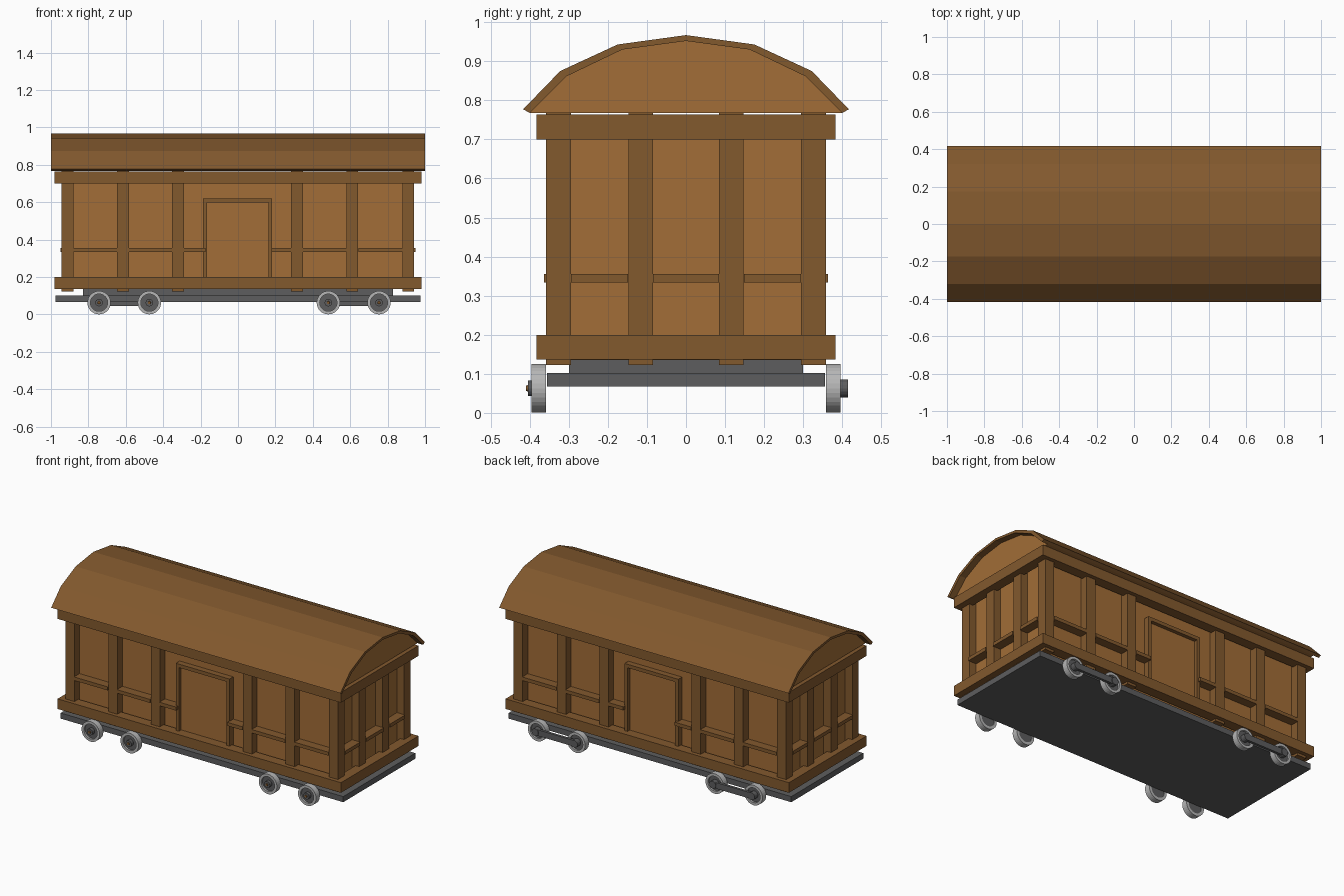
import bpy, bmesh, math
from mathutils import Matrix

if "Cube" in bpy.data.objects:
    bpy.data.objects.remove(bpy.data.objects["Cube"])


def material(name, rgb):
    m = bpy.data.materials.new(name)
    m.diffuse_color = (*rgb, 1)
    m.use_nodes = True
    m.node_tree.nodes["Principled BSDF"].inputs["Base Color"].default_value = m.diffuse_color
    return m


PANEL = material("light wood", (0.36, 0.153, 0.038))
FRAME = material("dark wood", (0.225, 0.1, 0.027))
IRON = material("dark iron", (0.11, 0.11, 0.112))
STEEL = material("pale steel", (0.47, 0.47, 0.47))


def finish(name, bm, mat):
    bmesh.ops.recalc_face_normals(bm, faces=bm.faces)
    me = bpy.data.meshes.new(name)
    bm.to_mesh(me)
    bm.free()
    me.materials.append(mat)
    ob = bpy.data.objects.new(name, me)
    bpy.context.collection.objects.link(ob)
    return ob


def boxes(name, mat, spans):
    """One object made of boxes given as (x0, x1, y0, y1, z0, z1)."""
    bm = bmesh.new()
    for x0, x1, y0, y1, z0, z1 in spans:
        m = (Matrix.Translation(((x0 + x1) / 2, (y0 + y1) / 2, (z0 + z1) / 2))
             @ Matrix.Diagonal((x1 - x0, y1 - y0, z1 - z0, 1)))
        bmesh.ops.create_cube(bm, size=1, matrix=m)
    return finish(name, bm, mat)


def extrude_x(name, mat, outline, half):
    """Prism along x from a (y, z) outline."""
    bm = bmesh.new()
    face = bm.faces.new([bm.verts.new((-half, y, z)) for y, z in outline])
    new = bmesh.ops.extrude_face_region(bm, geom=[face])["geom"]
    bmesh.ops.translate(bm, vec=(2 * half, 0, 0),
                        verts=[v for v in new if isinstance(v, bmesh.types.BMVert)])
    return finish(name, bm, mat)


def lathe_y(name, mat, profile, x, z, side, segs=32):
    """Closed ring of (radius, y) points turned about a y axis."""
    bm = bmesh.new()
    rings = []
    for i in range(segs):
        a = 2 * math.pi * i / segs
        rings.append([bm.verts.new((x + r * math.cos(a), side * y, z + r * math.sin(a)))
                      for r, y in profile])
    n = len(profile)
    for i in range(segs):
        p, q = rings[i], rings[(i + 1) % segs]
        for j in range(n):
            k = (j + 1) % n
            bm.faces.new((p[j], p[k], q[k], q[j]))
    bmesh.ops.remove_doubles(bm, verts=bm.verts, dist=1e-6)
    return finish(name, bm, mat)


def mirror_spans(spans):
    """Repeat boxes on the opposite y side."""
    return spans + [(a, b, -d, -c, e, f) for a, b, c, d, e, f in spans]


# Arched roof shell and the closed gable ends beneath it
half_outer = [(0.417, 0.777), (0.322, 0.875), (0.175, 0.943)]
half_inner = [(0.40, 0.768), (0.305, 0.862), (0.163, 0.93)]


def arch(half, top):
    return half + [(0, top)] + [(-y, z) for y, z in reversed(half)]


outer, inner = arch(half_outer, 0.967), arch(half_inner, 0.952)
extrude_x("roof", FRAME, outer + inner[::-1], 1.0)
extrude_x("gable", PANEL, inner, 0.96)

# Wooden body
boxes("body_walls", PANEL, [(-0.893, 0.893, -0.308, 0.308, 0.135, 0.764)])

# Beams around the top and the bottom
for name, z0, z1 in (("top_beams", 0.70, 0.764), ("bottom_beams", 0.137, 0.20)):
    spans = mirror_spans([(-0.98, 0.98, 0.32, 0.383, z0, z1)])
    spans += [(s * 0.948 - 0.032, s * 0.948 + 0.032, -0.32, 0.32, z0, z1) for s in (-1, 1)]
    boxes(name, FRAME, spans)

# Upright posts on the sides and ends
W = 0.0315
side_x = [-0.912, -0.615, -0.321, 0.316, 0.611, 0.91]
end_y = [-0.116, 0.116]
posts = mirror_spans([(x - W, x + W, 0.295, 0.358, 0.122, 0.768) for x in side_x])
posts += [(x - W, x + W, y - W, y + W, 0.122, 0.768)
          for x in (side_x[0], side_x[-1]) for y in end_y]
boxes("posts", FRAME, posts)

# Waist rails between the posts
gaps = [(-0.88, -0.647), (-0.583, -0.353), (-0.29, -0.175),
        (0.18, 0.285), (0.348, 0.58), (0.643, 0.88)]
rails = mirror_spans([(a, b, 0.30, 0.363, 0.334, 0.356) for a, b in gaps])
for s in (-1, 1):
    for a, b in ((-0.295, -0.148), (-0.085, 0.085), (0.148, 0.295)):
        x0, x1 = sorted((s * 0.885, s * 0.949))
        rails.append((x0, x1, a, b, 0.334, 0.356))
boxes("waist_rails", FRAME, rails)

# Doors and door frames on both sides
boxes("doors", PANEL, mirror_spans([(-0.167, 0.163, 0.30, 0.322, 0.19, 0.598)]))
boxes("door_frames", FRAME, mirror_spans([
    (-0.188, -0.167, 0.30, 0.345, 0.19, 0.62),
    (0.163, 0.183, 0.30, 0.345, 0.19, 0.62),
    (-0.167, 0.163, 0.30, 0.345, 0.598, 0.62)]))

# Iron chassis
boxes("chassis_plate", IRON, [(-0.977, 0.977, -0.356, 0.356, 0.067, 0.102)])
boxes("chassis_block", IRON, [(-0.83, 0.83, -0.30, 0.30, 0.102, 0.136)])

# Wheels with a recessed web, hub and wooden axle tip
wheel_x = [-0.743, -0.474, 0.483, 0.754]
for side, label in ((-1, "front"), (1, "back")):
    for i, x in enumerate(wheel_x):
        tag = f"{label}_{i + 1}"
        lathe_y("wheel_" + tag, STEEL,
                [(0.0625, 0.358), (0.0625, 0.395), (0.046, 0.395), (0.046, 0.358)],
                x, 0.063, side)
        lathe_y("wheel_web_" + tag, IRON,
                [(0, 0.362), (0.047, 0.362), (0.047, 0.383), (0, 0.383)],
                x, 0.063, side)
        lathe_y("hub_" + tag, IRON,
                [(0, 0.38), (0.02, 0.38), (0.02, 0.404), (0, 0.404)],
                x, 0.063, side, 16)
        if side < 0:
            lathe_y("axle_tip_" + tag, FRAME,
                    [(0, 0.40), (0.009, 0.40), (0.007, 0.41), (0, 0.41)],
                    x, 0.063, side, 12)
        else:
            lathe_y("rod_boss_" + tag, IRON,
                    [(0, 0.38), (0.023, 0.38), (0.023, 0.415), (0, 0.415)],
                    x, 0.063, side, 16)

# Coupling rods on the back wheels
boxes("coupling_rods", IRON, [(a, b, 0.395, 0.411, 0.044, 0.082)
                              for a, b in (wheel_x[:2], wheel_x[2:])])
